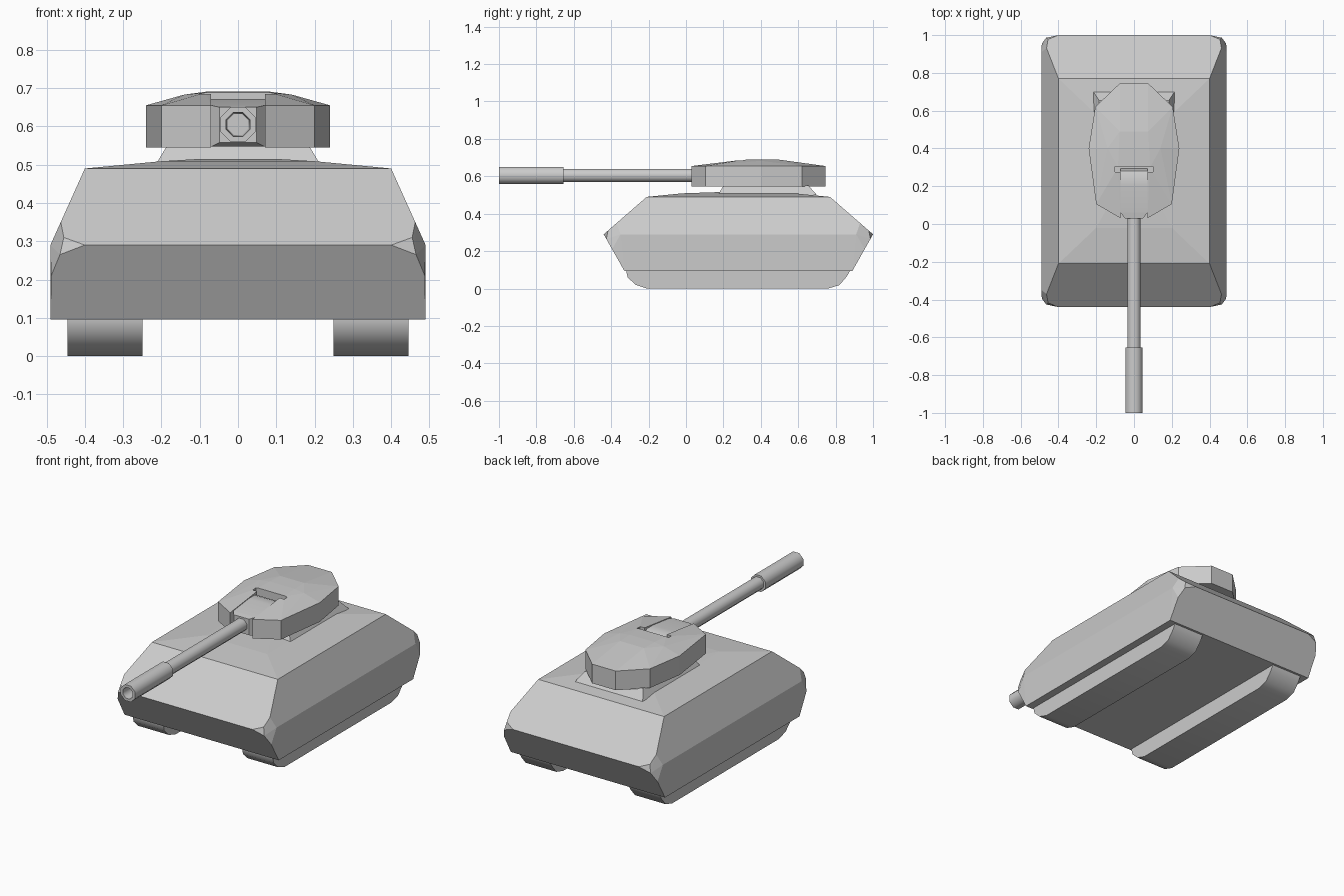
import bpy, bmesh
from math import cos, sin, pi, radians

if "Cube" in bpy.data.objects:
    bpy.data.objects.remove(bpy.data.objects["Cube"])


def finish(name, bm, smooth=None):
    bmesh.ops.recalc_face_normals(bm, faces=bm.faces)
    mesh = bpy.data.meshes.new(name)
    bm.to_mesh(mesh)
    bm.free()
    ob = bpy.data.objects.new(name, mesh)
    bpy.context.collection.objects.link(ob)
    bpy.ops.object.select_all(action='DESELECT')
    ob.select_set(True)
    bpy.context.view_layer.objects.active = ob
    if smooth:
        bpy.ops.object.shade_smooth_by_angle(angle=radians(smooth))
    return ob


def mirror_x(pts):
    return [(s * x, y, z) for x, y, z in pts for s in (1, -1)]


def convex(name, pts):
    """Faceted solid around a set of points."""
    bm = bmesh.new()
    for p in pts:
        bm.verts.new(p)
    bmesh.ops.convex_hull(bm, input=bm.verts[:])
    bmesh.ops.delete(bm, geom=[v for v in bm.verts if not v.link_faces], context='VERTS')
    bmesh.ops.dissolve_limit(bm, angle_limit=radians(0.6), verts=bm.verts[:], edges=bm.edges[:])
    return finish(name, bm)


def extrude_x(name, profile, x0, x1, smooth=None):
    """Side profile (y, z) extruded along x."""
    bm = bmesh.new()
    a, b = [[bm.verts.new((x, y, z)) for y, z in profile] for x in (x0, x1)]
    bm.faces.new(a)
    bm.faces.new(b)
    for i in range(len(a)):
        j = (i + 1) % len(a)
        bm.faces.new((a[i], a[j], b[j], b[i]))
    return finish(name, bm, smooth)


def lathe_y(name, profile, z0, sides, smooth):
    """Rings of (y, flat radius) around the gun axis, capped at both ends."""
    bm = bmesh.new()
    k = 1 / cos(pi / sides)
    rings = []
    for y, r in profile:
        angles = [2 * pi * (i + 0.5) / sides for i in range(sides)]
        rings.append([bm.verts.new((r * k * cos(t), y, z0 + r * k * sin(t))) for t in angles])
    for a, b in zip(rings, rings[1:]):
        for i in range(sides):
            j = (i + 1) % sides
            bm.faces.new((a[i], a[j], b[j], b[i]))
    bm.faces.new(rings[0])
    bm.faces.new(rings[-1])
    return finish(name, bm, smooth)


# hull: sloped body with clipped corners and a slightly domed roof
MID = 0.28
quarter = [
    (0.49, 0.61, 0.095), (0.40, 0.49, 0.49),
    (0.40, 0.72, 0.29), (0.465, 0.706, 0.265), (0.488, 0.675, 0.21),
    (0.455, 0.697, 0.31), (0.463, 0.651, 0.35), (0.49, 0.63, 0.29),
    (0.20, 0.30, 0.509), (0.10, 0.12, 0.515),
]
convex("hull", mirror_x([(x, MID + s * y, z) for x, y, z in quarter for s in (1, -1)]))

# tracks
track = [(-0.32, 0.12), (-0.32, 0.095), (-0.312, 0.06), (-0.27, 0.02), (-0.21, 0),
         (0.76, 0), (0.82, 0.018), (0.86, 0.065), (0.88, 0.1), (0.88, 0.12)]
for side, s in (("left", -1), ("right", 1)):
    extrude_x(side + "_track", track, s * 0.25, s * 0.445, 40)

# turret ring plinth
convex("turret_base", mirror_x([(0.215, 0.17, 0.50), (0.215, 0.70, 0.50),
                                (0.185, 0.20, 0.55), (0.185, 0.655, 0.55)]))

# turret: vertical walls with a faceted dome
outline = [(0.07, 0.03), (0.20, 0.105), (0.24, 0.40), (0.205, 0.62), (0.075, 0.745)]
dome = [(0.19, 0.40, 0.668), (0.085, 0.30, 0.688), (0.14, 0.40, 0.683), (0.075, 0.49, 0.69),
        (0.08, 0.40, 0.691)]
turret = convex("turret", mirror_x([(x, y, z) for x, y in outline for z in (0.545, 0.655)] + dome))

# gun slot cut through the turret front, wider at the back of the roof
slots = [(0.071, -0.1, 0.29, 0.5), (0.10, 0.275, 0.305, 0.63)]
for w, y0, y1, z0 in slots:
    cutter = extrude_x("slot_cutter", [(y0, z0), (y1, z0), (y1, 0.8), (y0, 0.8)], -w, w)
    cutter.hide_render = True
    mod = turret.modifiers.new("slot", 'BOOLEAN')
    mod.operation = 'DIFFERENCE'
    mod.solver = 'EXACT'
    mod.object = cutter
    bpy.context.view_layer.objects.active = turret
    bpy.ops.object.modifier_apply(modifier=mod.name)
    bpy.data.objects.remove(cutter)

# mantlet: rounded block tapering to the barrel
extrude_x("mantlet", [(0.06, 0.547), (0.06, 0.655), (0.20, 0.672), (0.25, 0.672), (0.28, 0.66),
                      (0.295, 0.63), (0.295, 0.547)], -0.0705, 0.0705, 30)
convex("mantlet_nose", mirror_x([(0.0705, 0.06, 0.547), (0.0705, 0.06, 0.655),
                                 (0.048, 0.03, 0.558), (0.048, 0.03, 0.65)]))

# gun barrel with thicker hollow muzzle
lathe_y("gun_barrel", [(-0.88, 0.027), (-1.0, 0.031), (-1.0, 0.046), (-0.655, 0.046),
                       (-0.655, 0.035), (0.08, 0.035)], 0.605, 8, 50)
